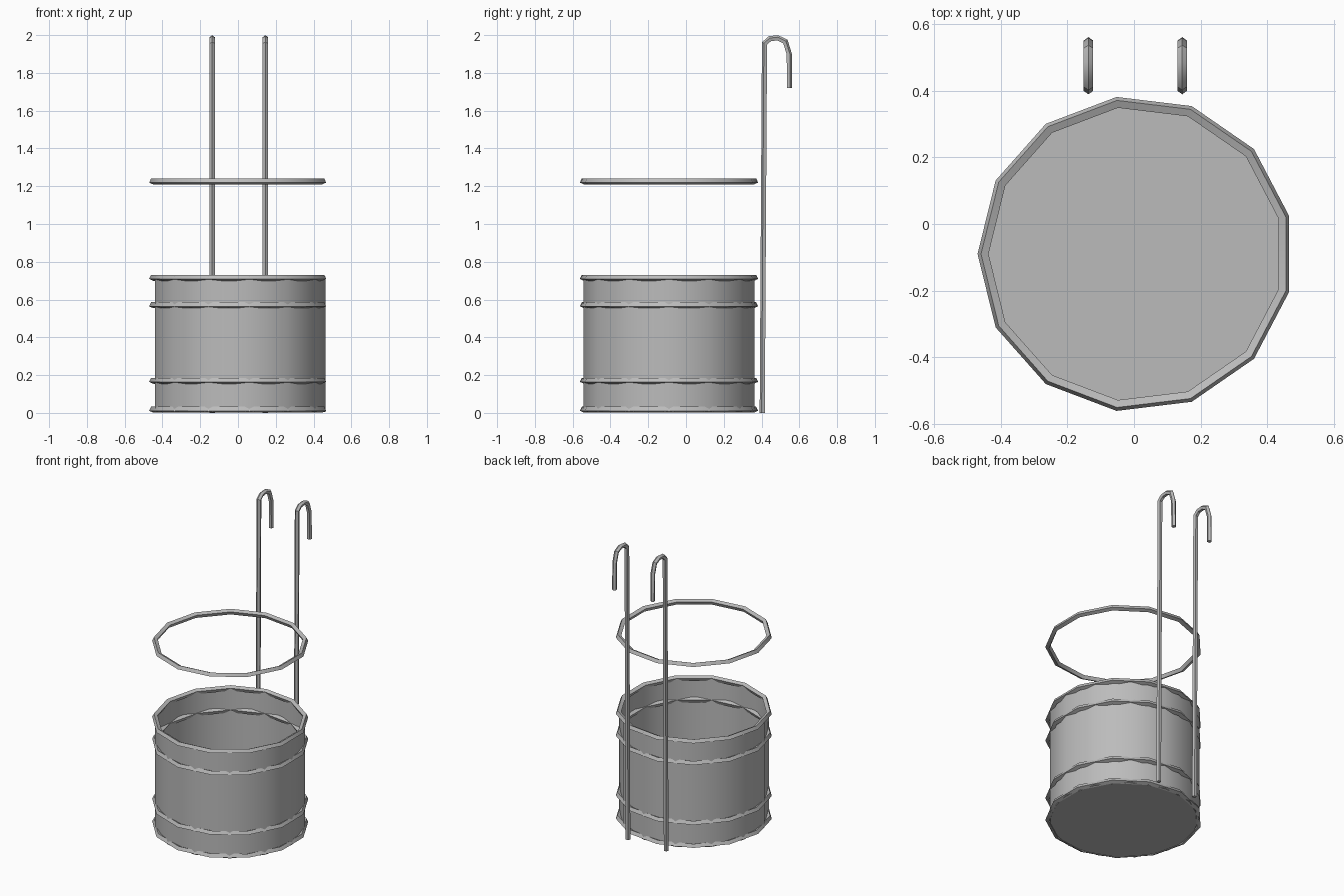
import bpy, bmesh
from math import cos, sin, pi, radians
from mathutils import Vector

if "Cube" in bpy.data.objects:
    bpy.data.objects.remove(bpy.data.objects["Cube"], do_unlink=True)

CENTRE = Vector((0.005, -0.09, 0))
SIDES = 13

metal = bpy.data.materials.new("grey metal")
metal.use_nodes = True
GREY = (0.5, 0.5, 0.5, 1)
metal.diffuse_color = GREY
metal.node_tree.nodes["Principled BSDF"].inputs["Base Color"].default_value = GREY


def finish(bm, name):
    bmesh.ops.recalc_face_normals(bm, faces=bm.faces)
    mesh = bpy.data.meshes.new(name)
    bm.to_mesh(mesh)
    bm.free()
    mesh.materials.append(metal)
    obj = bpy.data.objects.new(name, mesh)
    bpy.context.collection.objects.link(obj)
    bpy.ops.object.select_all(action="DESELECT")
    obj.select_set(True)
    bpy.context.view_layer.objects.active = obj
    bpy.ops.object.shade_smooth_by_angle(angle=radians(30))
    return obj


def sweep(name, path, normal, radius, sides, turn, closed):
    """Sweep a polygon along a flat path, mitred at the corners."""
    bm = bmesh.new()
    path = [Vector(p) for p in path]
    n, loops = len(path), []
    for i, p in enumerate(path):
        before = p - path[i - 1] if closed or i > 0 else path[1] - p
        after = path[(i + 1) % n] - p if closed or i < n - 1 else before
        tangent = (before.normalized() + after.normalized()).normalized()
        side = normal.cross(tangent) / tangent.dot(after.normalized())
        angles = [turn + 2 * pi * k / sides for k in range(sides)]
        loops.append([bm.verts.new(p + radius * (side * cos(a) + normal * sin(a)))
                      for a in angles])
    for i in range(n if closed else n - 1):
        a, b = loops[i], loops[(i + 1) % n]
        for k in range(sides):
            j = (k + 1) % sides
            bm.faces.new((a[k], a[j], b[j], b[k]))
    if not closed:
        bm.faces.new(loops[0])
        bm.faces.new(loops[-1])
    return finish(bm, name)


def polygon(radius, z, start):
    return [CENTRE + Vector((radius * cos(start + 2 * pi * k / SIDES),
                             radius * sin(start + 2 * pi * k / SIDES), z))
            for k in range(SIDES)]


# Open bucket: thin wall and floor
bm = bmesh.new()
low = [bm.verts.new(p) for p in polygon(0.457, 0.004, 0)]
high = [bm.verts.new(p) for p in polygon(0.457, 0.722, 0)]
bm.faces.new(low)
for k in range(SIDES):
    j = (k + 1) % SIDES
    bm.faces.new((low[k], low[j], high[j], high[k]))
finish(bm, "bucket")

# Hoops: four round the bucket and one guard ring above
for name, z in (("bottom_hoop", 0.017), ("lower_hoop", 0.17), ("upper_hoop", 0.57),
                ("rim_hoop", 0.715), ("guard_ring", 1.225)):
    sweep(name, polygon(0.459, z, pi), Vector((0, 0, 1)), 0.017, 4, radians(20), True)

# Two hanging rods with hooked tops
HOOK = [(0.405, 0), (0.417, 1.955), (0.445, 1.98), (0.485, 1.984),
        (0.525, 1.965), (0.545, 1.9), (0.547, 1.72)]
for name, x in (("right_rod", -0.137), ("left_rod", 0.145)):
    sweep(name, [(x, y, z) for y, z in HOOK], Vector((1, 0, 0)), 0.015, 5, 0, False)
